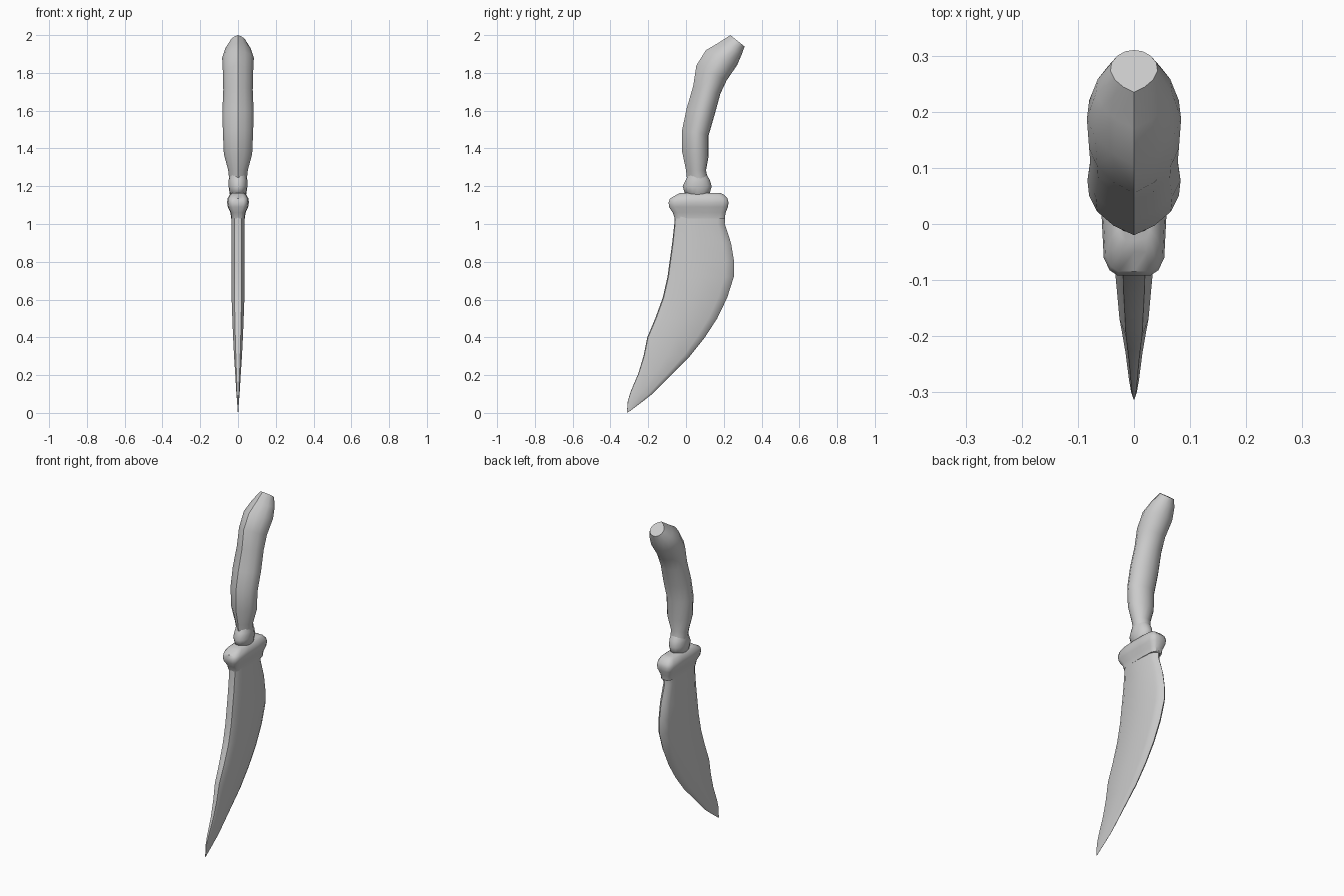
import bpy, bmesh, math


def loft(name, sections, profile, angle=40):
    """Skin mirrored cross-sections; each is (y0, z0, y1, z1, half_width).
    profile runs from the -y side (u=0) to the +y side (u=1), v = width share."""
    half = [(u, v) for u, v in profile]
    ring_uv = half + [(u, -v) for u, v in reversed(half) if v > 0]
    bm = bmesh.new()
    rings = []
    for y0, z0, y1, z1, w in sections:
        rings.append([bm.verts.new((v * w, y0 + (y1 - y0) * u, z0 + (z1 - z0) * u))
                      for u, v in ring_uv])
    n = len(ring_uv)
    for a, b in zip(rings, rings[1:]):
        for i in range(n):
            j = (i + 1) % n
            bm.faces.new((a[i], a[j], b[j], b[i]))
    bm.faces.new(rings[0])
    bm.faces.new(rings[-1])
    bmesh.ops.recalc_face_normals(bm, faces=bm.faces)
    mesh = bpy.data.meshes.new(name)
    bm.to_mesh(mesh)
    bm.free()
    obj = bpy.data.objects.new(name, mesh)
    bpy.context.collection.objects.link(obj)
    bpy.ops.object.select_all(action='DESELECT')
    obj.select_set(True)
    bpy.context.view_layer.objects.active = obj
    bpy.ops.object.shade_smooth_by_angle(angle=math.radians(angle))
    return obj


def flat(z, y0, y1, w):
    return (y0, z, y1, z, w)


# Blade: blunt spine, flat sides, bevelled cutting edge
blade_profile = [(0, 0), (0.015, 0.55), (0.12, 1), (0.5, 1), (0.86, 0.85), (0.95, 0.5), (1, 0)]
loft("blade", [
    flat(1.10, -0.06, 0.21, 0.035),
    flat(1.00, -0.062, 0.205, 0.035),
    flat(0.90, -0.073, 0.238, 0.035),
    flat(0.80, -0.087, 0.255, 0.035),
    flat(0.72, -0.098, 0.253, 0.035),
    flat(0.61, -0.123, 0.218, 0.034),
    flat(0.50, -0.163, 0.165, 0.030),
    flat(0.40, -0.205, 0.10, 0.026),
    flat(0.30, -0.225, 0.02, 0.021),
    flat(0.21, -0.252, -0.07, 0.015),
    (-0.29, 0.12, -0.185, 0.095, 0.009),
    (-0.308, 0.065, -0.24, 0.052, 0.005),
    (-0.313, 0.0, -0.305, 0.004, 0.001),
], blade_profile)

# Guard: rounded collar flaring out from the blade
guard_profile = [(0, 0), (0, 0.5), (0.03, 0.75), (0.1, 0.93), (0.35, 1),
                 (0.65, 1), (0.9, 0.93), (0.97, 0.75), (1, 0.5), (1, 0)]
loft("guard", [
    flat(1.03, -0.06, 0.205, 0.036),
    flat(1.06, -0.07, 0.21, 0.040),
    flat(1.09, -0.09, 0.222, 0.054),
    flat(1.115, -0.092, 0.225, 0.058),
    flat(1.135, -0.085, 0.22, 0.055),
    flat(1.155, -0.05, 0.20, 0.044),
    flat(1.165, -0.03, 0.18, 0.030),
], guard_profile)

# Ferrule: oval bulb joining guard and grip
oval = [(0.5 - 0.5 * math.cos(math.pi * i / 8), math.sin(math.pi * i / 8) if 0 < i < 8 else 0)
        for i in range(9)]
loft("ferrule", [
    flat(1.145, 0.035, 0.10, 0.034),
    flat(1.16, -0.005, 0.125, 0.044),
    flat(1.20, -0.018, 0.136, 0.050),
    flat(1.235, 0.0, 0.125, 0.049),
    flat(1.26, 0.012, 0.11, 0.044),
], oval, 60)

# Grip: ridged along the -y side, rounded along the +y side, hooked pommel
grip_profile = [(0, 0), (0.12, 0.45), (0.3, 0.82), (0.5, 1), (0.7, 0.95),
                (0.87, 0.7), (0.97, 0.37), (1, 0)]
loft("grip", [
    flat(1.24, 0.005, 0.115, 0.047),
    flat(1.285, 0.0, 0.106, 0.052),
    (-0.02, 1.38, 0.12, 1.36, 0.075),
    (-0.02, 1.50, 0.12, 1.47, 0.080),
    (0.003, 1.61, 0.152, 1.58, 0.083),
    (0.038, 1.73, 0.182, 1.69, 0.078),
    (0.055, 1.84, 0.215, 1.76, 0.080),
    (0.105, 1.92, 0.27, 1.84, 0.084),
    (0.17, 1.958, 0.296, 1.90, 0.068),
    (0.235, 2.0, 0.31, 1.94, 0.042),
], grip_profile, 45)
